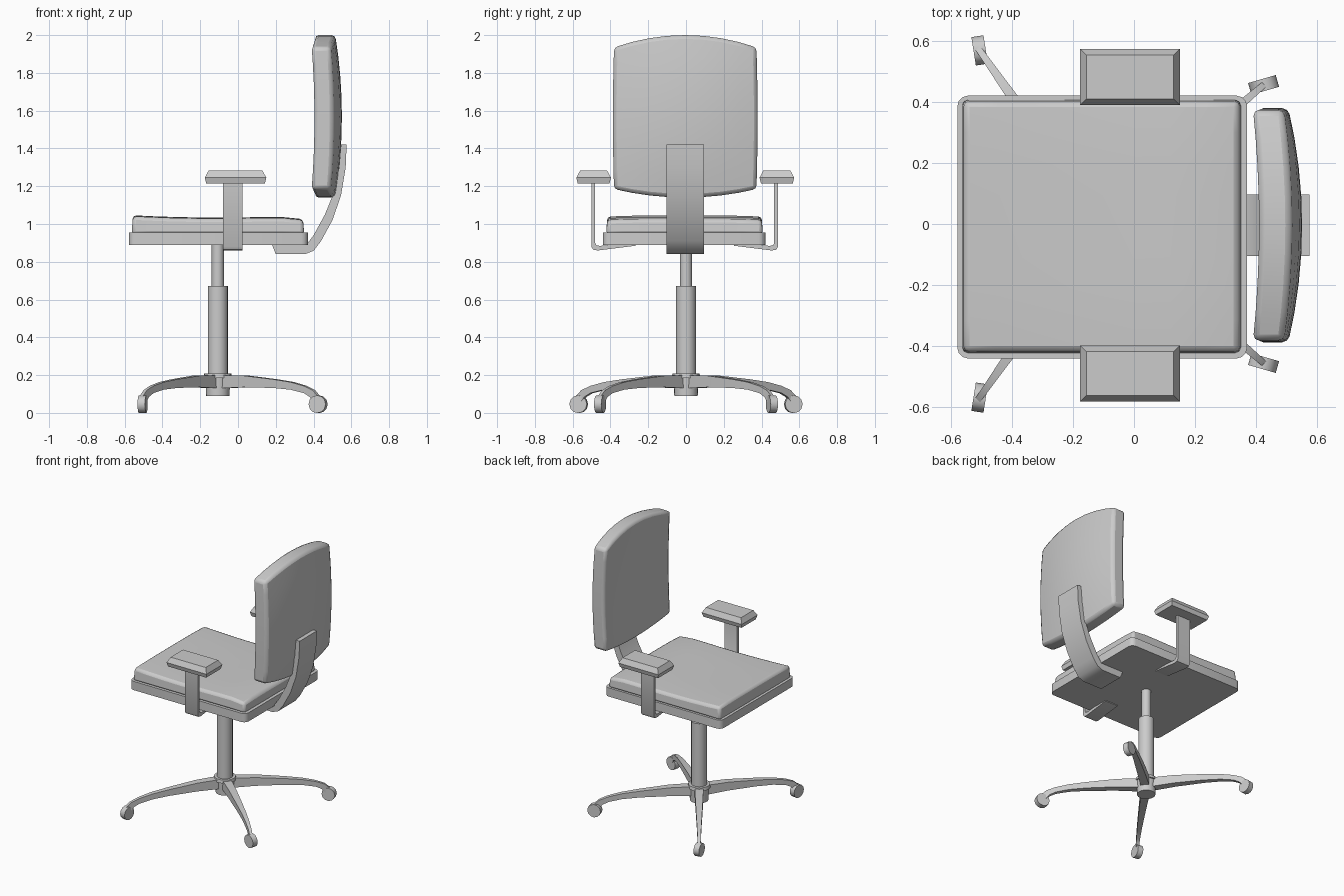
import bpy, bmesh, math
from mathutils import Matrix, Vector

if "Cube" in bpy.data.objects:
    bpy.data.objects.remove(bpy.data.objects["Cube"])

YC = -0.004          # symmetry plane of seat and arms
POST_X = -0.107      # column axis


def finish(name, bm, bevel=0, segs=2, angle=35, smooth=True):
    bmesh.ops.recalc_face_normals(bm, faces=bm.faces)
    me = bpy.data.meshes.new(name)
    bm.to_mesh(me)
    bm.free()
    ob = bpy.data.objects.new(name, me)
    bpy.context.collection.objects.link(ob)
    if bevel:
        m = ob.modifiers.new("bevel", 'BEVEL')
        m.width, m.segments = bevel, segs
        m.limit_method, m.angle_limit = 'ANGLE', math.radians(50)
    if smooth:
        bpy.context.view_layer.objects.active = ob
        ob.select_set(True)
        bpy.ops.object.shade_smooth_by_angle(angle=math.radians(angle))
        ob.select_set(False)
    return ob


def slab(name, fn, n=8, **kw):
    """Padded slab: two n x n sheets fn(u, v, side) joined round the rim."""
    bm = bmesh.new()
    g = [[[bm.verts.new(fn(2 * i / n - 1, 2 * j / n - 1, s)) for j in range(n + 1)]
          for i in range(n + 1)] for s in (0, 1)]
    for s in g:
        for i in range(n):
            for j in range(n):
                bm.faces.new((s[i][j], s[i + 1][j], s[i + 1][j + 1], s[i][j + 1]))
    rim = ([(i, 0) for i in range(n)] + [(n, j) for j in range(n)]
           + [(i, n) for i in range(n, 0, -1)] + [(0, j) for j in range(n, 0, -1)])
    for (a, b), (c, d) in zip(rim, rim[1:] + rim[:1]):
        bm.faces.new((g[0][a][b], g[0][c][d], g[1][c][d], g[1][a][b]))
    return finish(name, bm, **kw)


def strip(name, side_a, side_b, widths, mat):
    """Bent bar: paired profile points (along, z), given half widths, placed by mat."""
    bm = bmesh.new()
    rings = []
    for (a, az), (b, bz), w in zip(side_a, side_b, widths):
        pts = ((a, -w, az), (a, w, az), (b, w, bz), (b, -w, bz))
        rings.append([bm.verts.new(mat @ Vector(p)) for p in pts])
    for r, q in zip(rings, rings[1:]):
        for k in range(4):
            bm.faces.new((r[k], r[(k + 1) % 4], q[(k + 1) % 4], q[k]))
    bm.faces.new(rings[0])
    bm.faces.new(rings[-1])
    return finish(name, bm)


def cylinder(name, r1, r2, depth, mat, sides=20):
    bm = bmesh.new()
    bmesh.ops.create_cone(bm, cap_ends=True, segments=sides, radius1=r1, radius2=r2,
                          depth=depth, matrix=mat)
    return finish(name, bm)


def upright(name, r1, r2, z0, z1):
    return cylinder(name, r1, r2, z1 - z0, Matrix.Translation((POST_X, 0, (z0 + z1) / 2)))


# Column: hub, outer tube, inner tube
upright("base_hub", 0.062, 0.066, 0.09, 0.19)
upright("hub_collar", 0.076, 0.072, 0.185, 0.208)
upright("outer_tube", 0.053, 0.053, 0.15, 0.672)
upright("inner_tube", 0.032, 0.032, 0.66, 0.90)

# Four curved legs with casters
leg_top = [(0.03, .20), (0.2, .197), (0.4, .178), (0.52, .163), (0.61, .143), (0.67, .12), (0.71, .085)]
leg_bot = [(0.03, .13), (0.2, .136), (0.4, .132), (0.52, .123), (0.61, .105), (0.65, .085), (0.675, .055)]
leg_w = [.03, .026, .02, .016, .013, .011, .010]
for s in (1, -1):
    for end, x, y, turn in (("front", -0.505, 0.568, 99), ("back", 0.424, 0.455, 16)):
        side = "left" if s > 0 else "right"
        place = Matrix.Translation((POST_X, 0, 0)) @ Matrix.Rotation(math.atan2(s * y, x - POST_X), 4, 'Z')
        strip(f"leg_{end}_{side}", leg_top, leg_bot, leg_w, place)
        wheel = (Matrix.Translation((x, s * y, 0.046)) @ Matrix.Rotation(math.radians(s * turn), 4, 'Z')
                 @ Matrix.Rotation(math.pi / 2, 4, 'X'))
        cylinder(f"caster_{end}_{side}", 0.047, 0.047, 0.04, wheel, 12)

# Seat plate with rounded corners
bm = bmesh.new()
bmesh.ops.create_cube(bm, size=1, matrix=Matrix.Translation((-0.104, -0.01, 0.922)) @ Matrix.Diagonal((0.948, 0.86, 0.064, 1)))
corners = [e for e in bm.edges if abs(e.verts[0].co.z - e.verts[1].co.z) > 0.01]
bmesh.ops.bevel(bm, geom=corners, offset=0.035, segments=3, profile=0.5, affect='EDGES')
finish("seat_plate", bm)


# Seat cushion, slightly dished
def cushion(u, v, s):
    k = 0.985 if s else 1.0
    x, y = -0.106 + 0.457 * k * u, -0.008 + 0.415 * k * v
    crown = 1.034 + 0.012 * u * u - 0.02 * max(u, 0) ** 6 - 0.006 * v ** 4
    return (x, y, crown if s else 0.945)


slab("seat_cushion", cushion, bevel=0.018, segs=2)


# Backrest, curved in plan and in height
def back(u, v, s):
    y = YC + u * (0.383 - 0.006 * v * v)
    zt, zb = 2.0 - 0.065 * u * u, 1.14 + 0.045 * u * u
    z = zb + (zt - zb) * (v + 1) / 2
    if s:
        x = 0.55 - 0.045 * u * u - 0.035 * v * v + 0.02 * u * u * v * v
    else:
        x = 0.408 - 0.02 * u * u + 0.015 * (1 - v * v)
    return (x, y, z)


slab("backrest", back, bevel=0.02, segs=2)

# Backrest bracket
outer = [(.20, .84), (.355, .84), (.40, .858), (.44, .91), (.50, 1.02), (.545, 1.15), (.57, 1.30), (.575, 1.42)]
inner = [(.18, .89), (.345, .89), (.37, .90), (.40, .94), (.46, 1.05), (.505, 1.16), (.535, 1.30), (.545, 1.42)]
strip("back_bracket", outer, inner, [0.1] * 8, Matrix.Translation((0, YC, 0)))

# Armrests: bent support and chamfered pad
arm_out = [(.26, .885), (.46, .86), (.485, .864), (.494, .88), (.494, 1.225)]
arm_in = [(.26, .90), (.45, .884), (.468, .888), (.474, .90), (.474, 1.225)]
for s, side in ((1, "left"), (-1, "right")):
    turn = Matrix.Translation((-0.028, YC - 0.003, 0)) @ Matrix.Rotation(s * math.pi / 2, 4, 'Z')
    strip(f"arm_support_{side}", arm_out, arm_in, [0.0525] * 5, turn)
    bm = bmesh.new()
    rings = []
    for z, inset in ((1.215, 0.008), (1.245, 0.0), (1.282, 0.02)):
        hx, hy = 0.163 - inset, 0.092 - inset
        rings.append([bm.verts.new((-0.013 + a * hx, YC + s * 0.485 + b * hy, z))
                      for a, b in ((-1, -1), (1, -1), (1, 1), (-1, 1))])
    for r, q in zip(rings, rings[1:]):
        for k in range(4):
            bm.faces.new((r[k], r[(k + 1) % 4], q[(k + 1) % 4], q[k]))
    bm.faces.new(rings[0])
    bm.faces.new(rings[-1])
    finish(f"arm_pad_{side}", bm, smooth=False)
